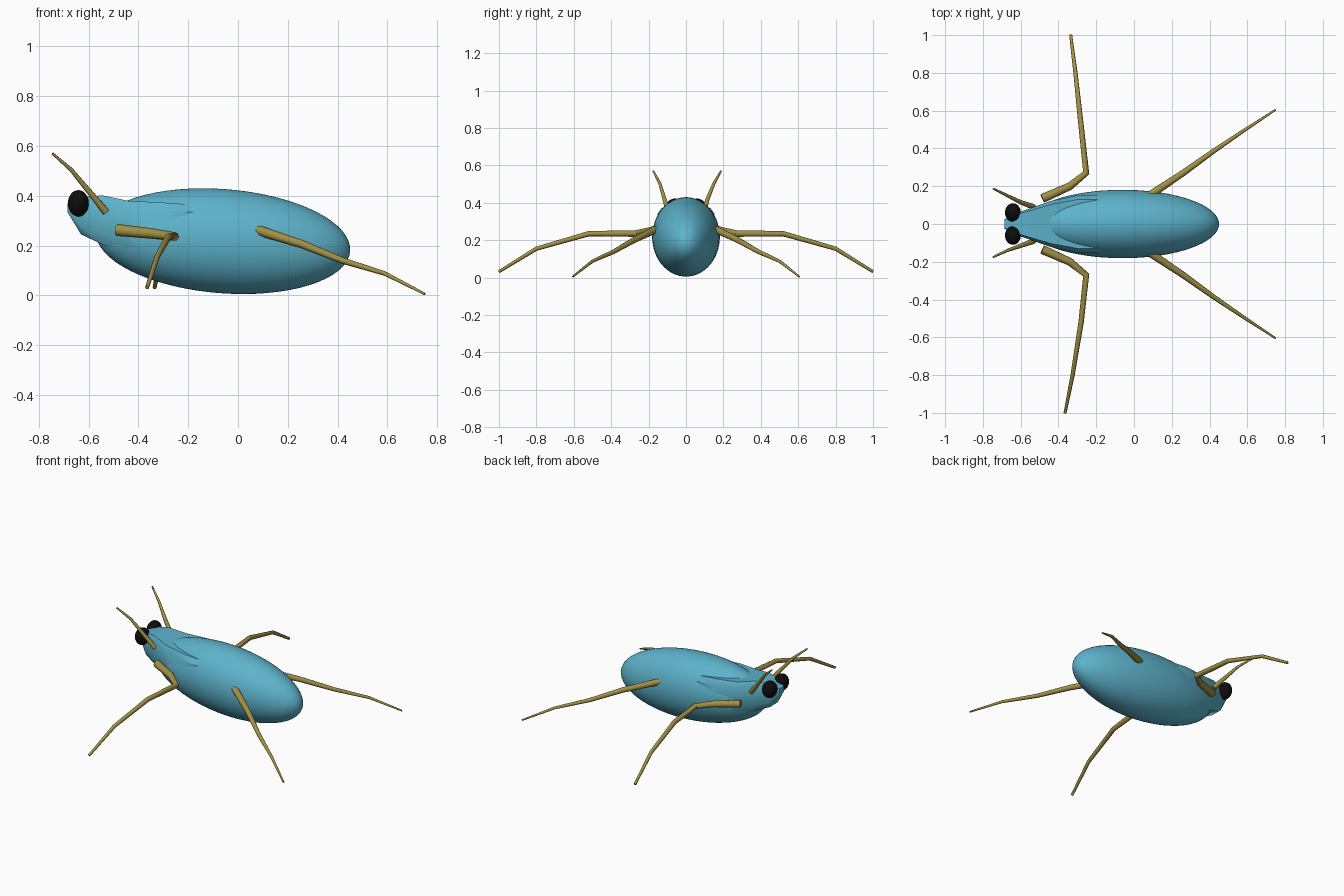
import bpy, bmesh
from math import radians

if "Cube" in bpy.data.objects:
    bpy.data.objects.remove(bpy.data.objects["Cube"])


def material(name, color):
    m = bpy.data.materials.new(name)
    m.diffuse_color = (*color, 1)
    m.use_nodes = True
    m.node_tree.nodes["Principled BSDF"].inputs["Base Color"].default_value = m.diffuse_color
    return m


BLUE = material("blue_shell", (0.11, 0.45, 0.60))
OLIVE = material("olive_limb", (0.36, 0.28, 0.06))
BLACK = material("black_eye", (0.004, 0.004, 0.004))


def ellipsoid(name, loc, scale, mat, tilt=0, segs=48):
    bpy.ops.mesh.primitive_uv_sphere_add(segments=segs, ring_count=segs // 2, radius=1,
                                         location=loc, rotation=(0, tilt, 0))
    ob = bpy.context.object
    ob.name = name
    ob.scale = scale
    ob.data.materials.append(mat)
    bpy.ops.object.shade_smooth()


def limb(name, points, r0, r1):
    # tapered tube along a bent path
    cu = bpy.data.curves.new(name, 'CURVE')
    cu.dimensions = '3D'
    cu.bevel_depth = 1
    cu.bevel_resolution = 2
    cu.use_fill_caps = True
    sp = cu.splines.new('POLY')
    sp.points.add(len(points) - 1)
    for i, (p, q) in enumerate(zip(sp.points, points)):
        p.co = (*q, 1)
        p.radius = r0 + (r1 - r0) * i / (len(points) - 1)
    ob = bpy.data.objects.new(name, cu)
    bpy.context.collection.objects.link(ob)
    bpy.ops.object.select_all(action='DESELECT')
    ob.select_set(True)
    bpy.context.view_layer.objects.active = ob
    bpy.ops.object.convert(target='MESH')
    ob = bpy.context.object
    ob.data.materials.clear()
    ob.data.materials.append(OLIVE)
    bpy.ops.object.shade_smooth_by_angle(angle=radians(50))


# Body
ellipsoid("body", (-0.06, 0, 0.218), (0.512, 0.181, 0.209), BLUE, radians(4.5), 64)

# Head and neck: chamfered sections (x, half width, bottom, top) along x
sections = [(-0.685, 0.025, 0.335, 0.37), (-0.63, 0.055, 0.245, 0.395),
            (-0.545, 0.085, 0.205, 0.402), (-0.44, 0.122, 0.16, 0.38),
            (-0.30, 0.152, 0.125, 0.373), (-0.20, 0.152, 0.12, 0.366),
            (-0.12, 0.142, 0.15, 0.35)]
shape = [(1, -.6), (1, .75), (.85, 1), (-.85, 1), (-1, .75), (-1, -.6), (-.7, -1), (.7, -1)]
bm = bmesh.new()
rings = [[bm.verts.new((x, w * u, (a + b) / 2 + v * (b - a) / 2)) for u, v in shape]
         for x, w, a, b in sections]
for r, s in zip(rings, rings[1:]):
    for i in range(8):
        j = (i + 1) % 8
        bm.faces.new((r[i], r[j], s[j], s[i]))
bm.faces.new(rings[0])
bm.faces.new(rings[-1])
bmesh.ops.recalc_face_normals(bm, faces=bm.faces)
me = bpy.data.meshes.new("head")
bm.to_mesh(me)
bm.free()
me.materials.append(BLUE)
head = bpy.data.objects.new("head", me)
bpy.context.collection.objects.link(head)
bpy.ops.object.select_all(action='DESELECT')
head.select_set(True)
bpy.context.view_layer.objects.active = head
bpy.ops.object.shade_smooth_by_angle(angle=radians(35))

# Paired eyes, antennae and legs
for side, s in (("left", 1), ("right", -1)):
    ellipsoid(side + "_eye", (-0.641, 0.06 * s, 0.37), (0.042, 0.05, 0.053), BLACK, 0, 32)
    t = 0 if s > 0 else 1
    limb(side + "_antenna", [(-0.53, .09 * s, .335), (-0.60, .115 * s, .42),
         (-0.67, (.15 - .01 * t) * s, .505), (-0.745, (.187 - .012 * t) * s, .57)], 0.015, 0.005)
    limb(side + "_front_leg", [(-0.485, .135 * s, .263), (-0.34, .20 * s, .248),
         (-0.253, .27 * s, .236), (-0.28, .52 * s, .235),
         (-0.31 - .015 * t, .80 * s, .155), (-0.335 - .03 * t, s, .032)], 0.024, 0.008)
    limb(side + "_hind_leg", [(0.08, .15 * s, .262), (0.26, .27 * s, .205),
         (0.42, .385 * s, .14), (0.59, .50 * s, .088), (0.75, .605 * s, .006)], 0.021, 0.005)
